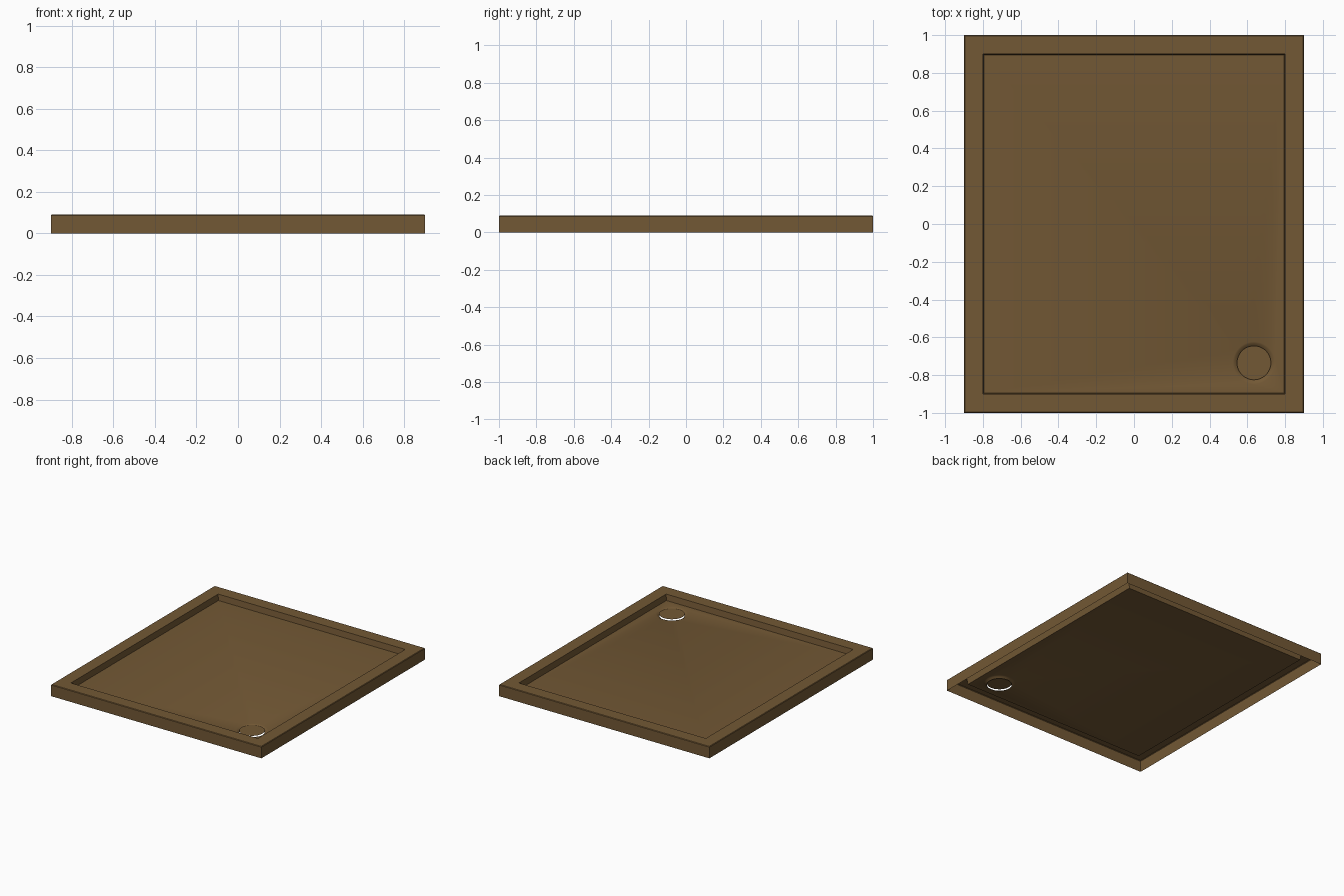
import bpy, bmesh, math

cube = bpy.data.objects.get("Cube")
if cube:
    bpy.data.objects.remove(cube, do_unlink=True)

# One flat colour
brown = bpy.data.materials.new("warm brown")
brown.use_nodes = True
colour = (0.17, 0.098, 0.035, 1)
brown.diffuse_color = colour
brown.node_tree.nodes["Principled BSDF"].inputs["Base Color"].default_value = colour

DRAIN = (0.635, -0.735)
FLOOR = 0.044
SIDES = 48


def loop(bm, points):
    """Closed ring of vertices with its edges."""
    verts = [bm.verts.new(p) for p in points]
    edges = [bm.edges.new((a, b)) for a, b in zip(verts, verts[1:] + verts[:1])]
    return verts, edges


def rectangle(bm, inset, z):
    x, y = 0.9 - inset, 1 - inset
    return loop(bm, [(-x, -y, z), (x, -y, z), (x, y, z), (-x, y, z)])


def circle(bm, radius, z):
    angles = [2 * math.pi * i / SIDES for i in range(SIDES)]
    return loop(bm, [(DRAIN[0] + radius * math.cos(a),
                      DRAIN[1] + radius * math.sin(a), z) for a in angles])


def bridge(bm, rings):
    for (a, _), (b, _) in zip(rings, rings[1:]):
        for i in range(len(a)):
            j = (i + 1) % len(a)
            bm.faces.new((a[i], a[j], b[j], b[i]))


def finish(bm, name):
    mesh = bpy.data.meshes.new(name)
    bm.to_mesh(mesh)
    bm.free()
    mesh.materials.append(brown)
    obj = bpy.data.objects.new(name, mesh)
    bpy.context.collection.objects.link(obj)
    bpy.ops.object.select_all(action="DESELECT")
    obj.select_set(True)
    bpy.context.view_layer.objects.active = obj
    bpy.ops.object.shade_smooth_by_angle(angle=math.radians(35))


# Tray shell, open underneath: skirt, eased edge, rim, recess wall
bm = bmesh.new()
shell = [rectangle(bm, inset, z) for inset, z in
         [(0, 0), (0, 0.086), (0.004, 0.09), (0.1, 0.09), (0.106, FLOOR)]]
bridge(bm, shell)

# Dished waste outlet, open at the bottom
dish = [circle(bm, r, z) for r, z in
        [(0.112, FLOOR), (0.104, 0.041), (0.096, 0.036), (0.088, 0.03)]]
bridge(bm, dish)

# Flat floor between the recess wall and the outlet
bmesh.ops.triangle_fill(bm, use_beauty=True, use_dissolve=False,
                        edges=shell[-1][1] + dish[0][1], normal=(0, 0, 1))
bmesh.ops.recalc_face_normals(bm, faces=bm.faces[:])
floor_face = max(bm.faces, key=lambda f: f.calc_area())
if floor_face.normal.z < 0:
    bmesh.ops.reverse_faces(bm, faces=bm.faces[:])
finish(bm, "shower_tray")

# Round cover floating over the outlet
bm = bmesh.new()
verts, _ = circle(bm, 0.09, FLOOR)
bm.faces.new(verts)
finish(bm, "drain_cover")
